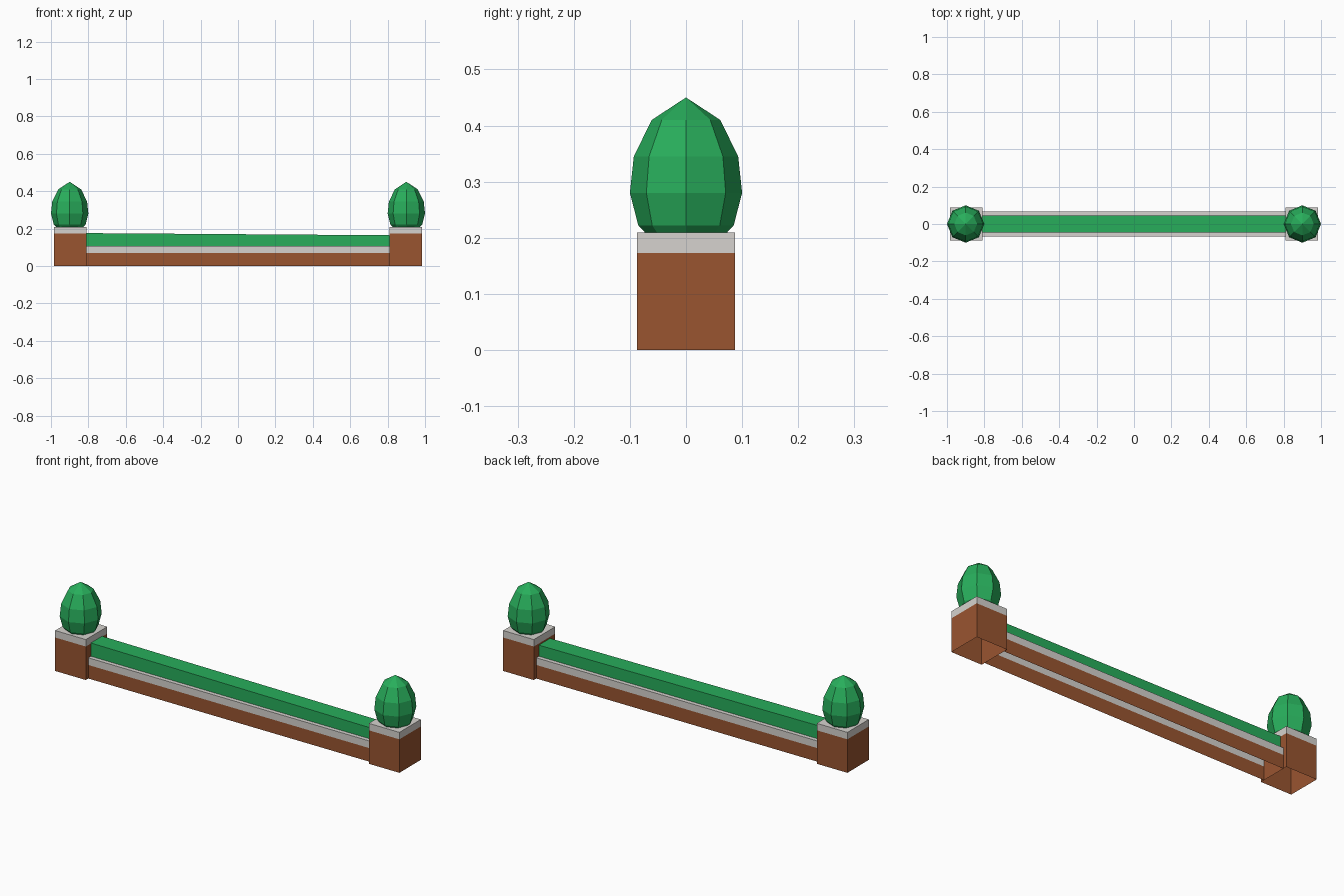
import bpy
import bmesh
from math import cos, sin, tau
from mathutils import Matrix, Vector

default = bpy.data.objects.get("Cube")
if default:
    bpy.data.objects.remove(default, do_unlink=True)


def make_material(name, rgb):
    mat = bpy.data.materials.new(name)
    mat.use_nodes = True
    colour = (*rgb, 1.0)
    mat.diffuse_color = colour
    bsdf = next(n for n in mat.node_tree.nodes if n.type == 'BSDF_PRINCIPLED')
    bsdf.inputs["Base Color"].default_value = colour
    return mat


BROWN = make_material("brick brown", (0.32, 0.09, 0.03))
STONE = make_material("pale stone", (0.67, 0.65, 0.62))
GREEN = make_material("leaf green", (0.021, 0.42, 0.105))


def finish(name, bm, materials):
    mesh = bpy.data.meshes.new(name)
    bm.to_mesh(mesh)
    bm.free()
    for mat in materials:
        mesh.materials.append(mat)
    obj = bpy.data.objects.new(name, mesh)
    bpy.context.collection.objects.link(obj)
    return obj


def open_box(centre_x, half_x, half_y, z_low, z_high, keep_ends):
    """Box without a floor, optionally without its two x ends."""
    bm = bmesh.new()
    size = Matrix.Diagonal((half_x * 2, half_y * 2, z_high - z_low, 1))
    place = Matrix.Translation((centre_x, 0, (z_low + z_high) / 2))
    bmesh.ops.create_cube(bm, size=1, matrix=place @ size)
    bm.normal_update()
    unwanted = [f for f in bm.faces if f.normal.z < -0.5
                or (not keep_ends and abs(f.normal.x) > 0.5)]
    bmesh.ops.delete(bm, geom=unwanted, context='FACES')
    return bm


def capped_block(name, centre_x, half_x, half_y, z_split, z_top, keep_ends):
    """Brick block whose upper band is stone."""
    bm = open_box(centre_x, half_x, half_y, 0, z_top, keep_ends)
    bmesh.ops.bisect_plane(bm, geom=bm.verts[:] + bm.edges[:] + bm.faces[:],
                           plane_co=Vector((0, 0, z_split)),
                           plane_no=Vector((0, 0, 1)))
    for face in bm.faces:
        face.material_index = int(face.calc_center_median().z > z_split)
    return finish(name, bm, [BROWN, STONE])


def bush(name, centre_x):
    """Eight-sided egg turned from a profile of (radius, height)."""
    profile = [(0.055, 0.19), (0.085, 0.222), (0.1, 0.28),
               (0.093, 0.345), (0.061, 0.41)]
    sides = 8
    bm = bmesh.new()
    rings = [[bm.verts.new((centre_x + r * cos(tau * i / sides),
                            r * sin(tau * i / sides), z))
              for i in range(sides)] for r, z in profile]
    tip = bm.verts.new((centre_x, 0, 0.45))
    for i in range(sides):
        j = (i + 1) % sides
        for low, high in zip(rings, rings[1:]):
            bm.faces.new((low[i], low[j], high[j], high[i]))
        bm.faces.new((rings[-1][i], rings[-1][j], tip))
    bm.faces.new(rings[0][::-1])
    return finish(name, bm, [GREEN])


# Pillars with a bush on each
for side, sign in (("left", 1), ("right", -1)):
    capped_block(side + "_pillar", sign * 0.897, 0.0875, 0.0875,
                 0.173, 0.209, True)
    bush(side + "_bush", sign * 0.9)

# Low wall between the pillars
capped_block("low_wall", 0, 0.81, 0.067, 0.07, 0.107, False)

# Hedge on the wall, its top falling gently towards the left pillar
hedge = open_box(0, 0.81, 0.046, 0.107, 0.17, False)
for vert in hedge.verts:
    if vert.co.z > 0.15:
        vert.co.z -= 0.007 * vert.co.x
finish("hedge", hedge, [GREEN])
